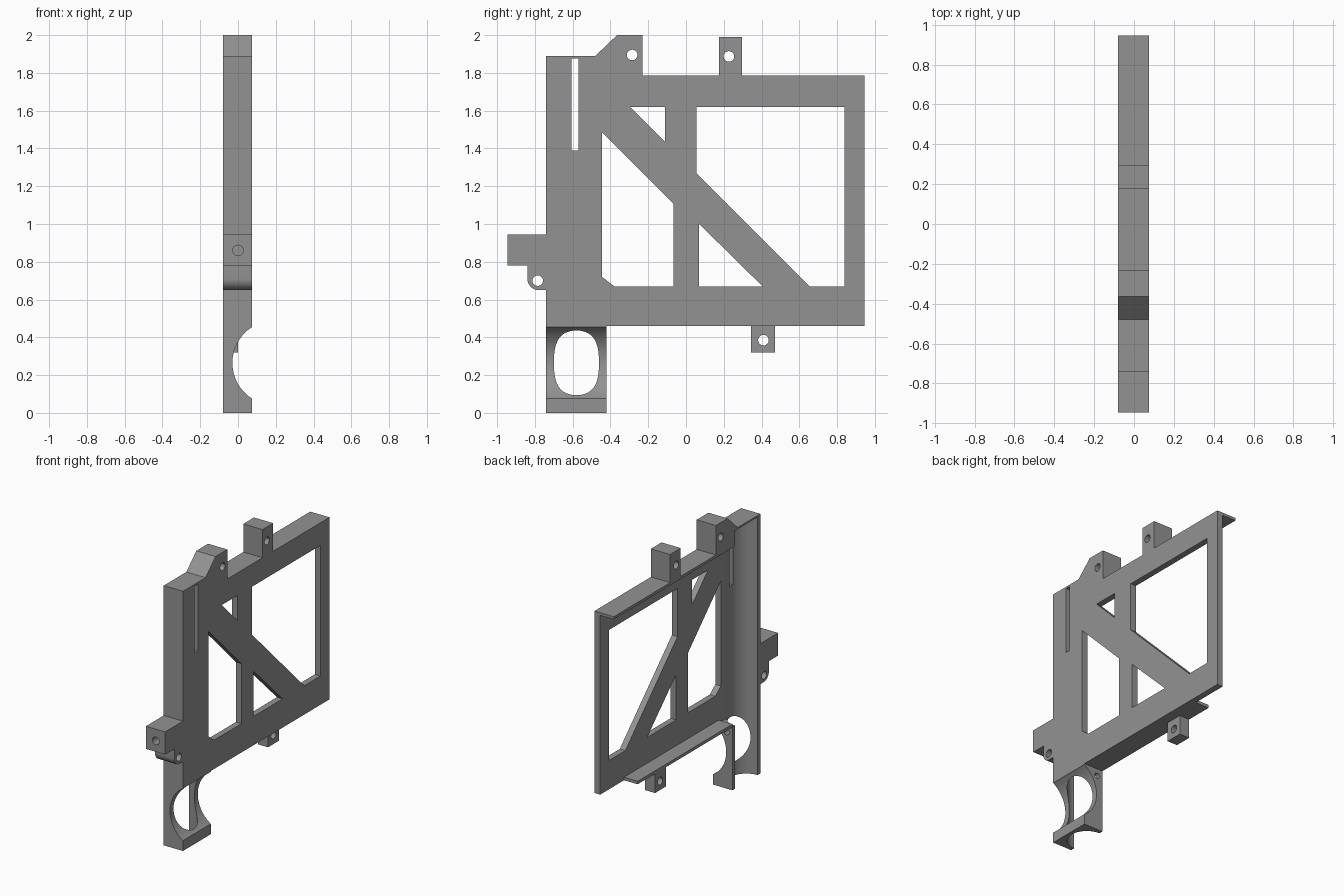
import bpy, bmesh, math
from mathutils import Matrix, Vector

if "Cube" in bpy.data.objects:
    bpy.data.objects.remove(bpy.data.objects["Cube"])

X0, X1, XI = -0.08, 0.075, 0.03   # open side, flat face, inner face of the plate
BORE_Y, BORE_R = -0.58, 0.13

grey = bpy.data.materials.new("grey")
grey.diffuse_color = (0.29, 0.29, 0.29, 1)
grey.use_nodes = True
grey.node_tree.nodes["Principled BSDF"].inputs["Base Color"].default_value = grey.diffuse_color


def finish(name, bm):
    bmesh.ops.recalc_face_normals(bm, faces=bm.faces)
    me = bpy.data.meshes.new(name)
    bm.to_mesh(me)
    bm.free()
    me.materials.append(grey)
    ob = bpy.data.objects.new(name, me)
    bpy.context.collection.objects.link(ob)
    return ob


def extrude(name, pts, offset):
    bm = bmesh.new()
    face = bm.faces.new([bm.verts.new(p) for p in pts])
    ext = bmesh.ops.extrude_face_region(bm, geom=[face])["geom"]
    bmesh.ops.translate(bm, vec=Vector(offset),
                        verts=[v for v in ext if isinstance(v, bmesh.types.BMVert)])
    return finish(name, bm)


def side_prism(name, yz, x0=X0, x1=X1):
    return extrude(name, [(x0, y, z) for y, z in yz], (x1 - x0, 0, 0))


def rect(y0, y1, z0, z1):
    return [(y0, z0), (y1, z0), (y1, z1), (y0, z1)]


def rod(name, centre, radius, length, axis, sides=32):
    bm = bmesh.new()
    bmesh.ops.create_cone(bm, cap_ends=True, segments=sides, radius1=radius,
                          radius2=radius, depth=length)
    bm.transform(Matrix.Translation(centre) @ Matrix.Rotation(math.pi / 2, 4, 'Y' if axis == 'X' else 'X'))
    return finish(name, bm)


def cut(ob, cutters):
    for c in cutters:
        c.hide_render = True
        c.hide_viewport = False
        m = ob.modifiers.new("cut", 'BOOLEAN')
        m.operation, m.solver, m.object = 'DIFFERENCE', 'EXACT', c
    # bake the cuts, then drop the cutters
    dg = bpy.context.evaluated_depsgraph_get()
    me = bpy.data.meshes.new_from_object(ob.evaluated_get(dg))
    ob.modifiers.clear()
    ob.data = me
    for c in cutters:
        bpy.data.objects.remove(c)


def smooth(ob):
    bpy.ops.object.select_all(action='DESELECT')
    ob.select_set(True)
    bpy.context.view_layer.objects.active = ob
    bpy.ops.object.shade_smooth_by_angle(angle=math.radians(30))


def pin_hole(y, z):
    return rod("hole_cutter", (0, y, z), 0.028, 0.4, 'X', 24)


# Frame plate with braced openings
frame = side_prism("frame_plate", rect(-0.445, 0.945, 0.46, 1.765), XI, X1)
openings = [
    [(0.055, 1.62), (0.84, 1.62), (0.84, 0.67), (0.655, 0.67), (0.055, 1.27)],
    [(-0.295, 1.62), (-0.11, 1.62), (-0.11, 1.435)],
    [(-0.444, 1.485), (-0.065, 1.105), (-0.065, 0.67), (-0.38, 0.67), (-0.444, 0.72)],
    [(0.07, 1.0), (0.07, 0.67), (0.405, 0.67)],
]
cut(frame, [side_prism("opening_cutter", o, -0.2, 0.2) for o in openings])

# Top and bottom flanges
side_prism("top_flange", rect(-0.23, 0.945, 1.765, 1.785))
side_prism("bottom_flange", rect(-0.42, 0.67, 0.46, 0.482), X0, XI)


# Round channel running up the post
def bore_arc(a0, a1, n=20):
    return [(X0 + BORE_R * math.sin(a0 + (a1 - a0) * i / n),
             BORE_Y - BORE_R * math.cos(a0 + (a1 - a0) * i / n)) for i in range(n + 1)]


# Upper post: front wall curving into the plate, with a slot
end = math.pi - math.asin((XI - X0) / BORE_R)
upper = [(X1, -0.74), (X0, -0.74)] + bore_arc(0, end) + [(XI, -0.445), (X1, -0.445)]
post = extrude("upper_post", [(x, y, 0.46) for x, y in upper], (0, 0, 1.417))
cut(post, [side_prism("slot_cutter", rect(-0.607, -0.57, 1.39, 1.9), -0.02, 0.2)])
smooth(post)

# Lower post: full channel with a round bite from the flat side
lower = [(X1, -0.74), (X0, -0.74)] + bore_arc(0, math.pi, 32) + [(X0, -0.42), (X1, -0.42)]
foot = extrude("lower_post", [(x, y, 0) for x, y in lower], (0, 0, 0.46))
cut(foot, [rod("bite_cutter", (0.195, -0.58, 0.265), 0.2245, 1, 'Y', 96),
           rod("hole_cutter", (-0.035, -0.42, 0.41), 0.02, 0.16, 'Y', 24)])
smooth(foot)

# Post cap and sloped top lug
top_lug = side_prism("top_lug", [(-0.74, 1.877), (-0.445, 1.877), (-0.445, 1.765), (-0.23, 1.765),
                                 (-0.23, 2.0), (-0.365, 2.0), (-0.48, 1.89), (-0.74, 1.89)])
cut(top_lug, [pin_hole(-0.285, 1.895)])

# Square lugs above and below the frame
upper_lug = side_prism("upper_lug", rect(0.175, 0.297, 1.785, 1.99))
cut(upper_lug, [pin_hole(0.227, 1.887)])
lower_lug = side_prism("lower_lug", rect(0.345, 0.47, 0.32, 0.46), X0, 0.0)
cut(lower_lug, [pin_hole(0.41, 0.385)])

# Front block with a blind hole, and the rounded lug below it
front_block = side_prism("front_block", rect(-0.945, -0.74, 0.78, 0.945))
cut(front_block, [rod("hole_cutter", (0, -0.945, 0.86), 0.028, 0.3, 'Y', 24)])
corner = [(-0.78 - 0.06 * math.cos(a), 0.71 - 0.06 * math.sin(a))
          for a in [math.pi / 2 * i / 10 for i in range(11)]]
front_lug = side_prism("front_lug", [(-0.74, 0.78), (-0.84, 0.78)] + corner + [(-0.74, 0.65)])
cut(front_lug, [pin_hole(-0.785, 0.70)])
smooth(front_lug)
